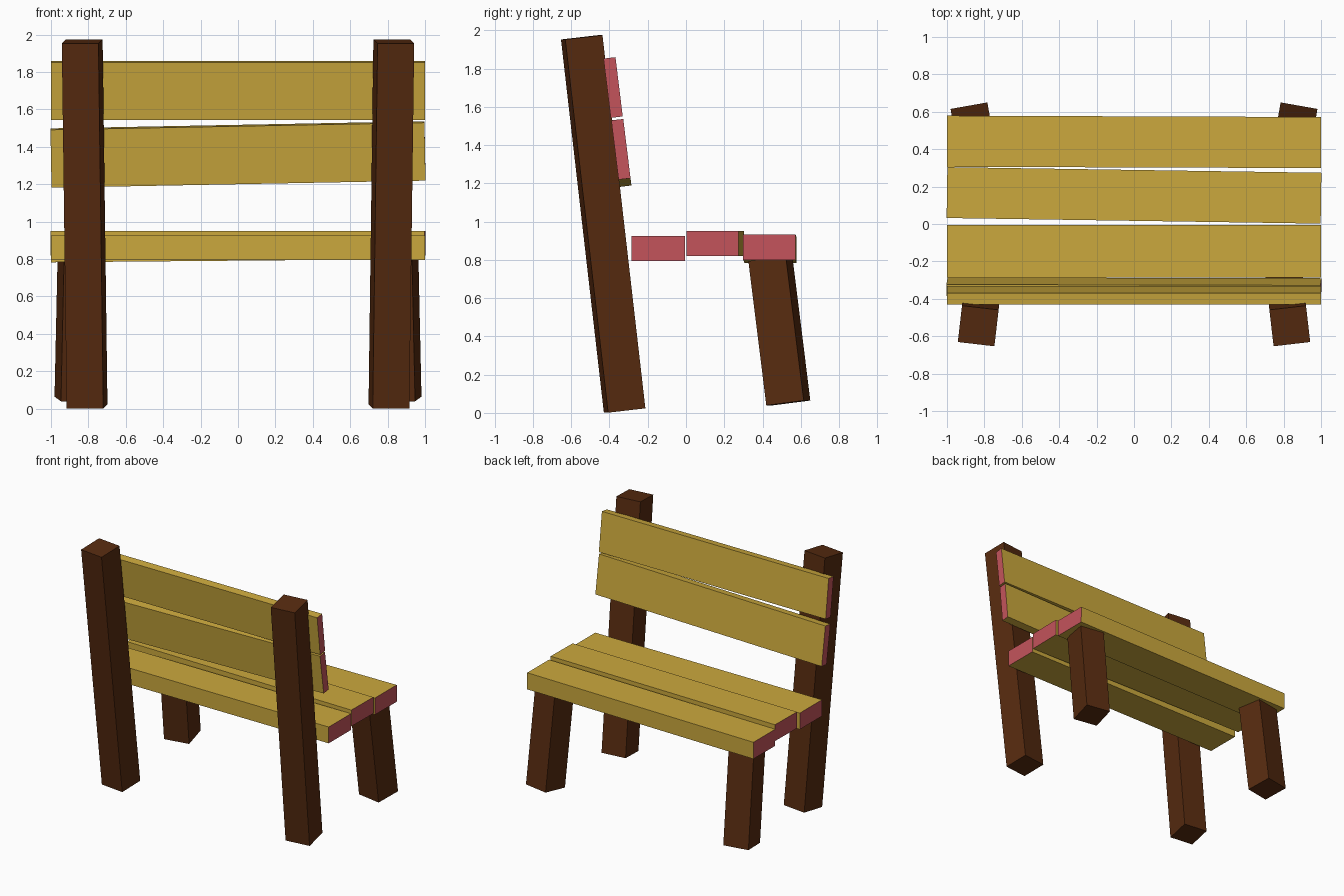
import bpy, bmesh
from math import radians
from mathutils import Matrix, Vector

if "Cube" in bpy.data.objects:
    bpy.data.objects.remove(bpy.data.objects["Cube"])


def material(name, rgb):
    m = bpy.data.materials.new(name)
    m.diffuse_color = (*rgb, 1)
    m.use_nodes = True
    m.node_tree.nodes["Principled BSDF"].inputs["Base Color"].default_value = m.diffuse_color
    return m


yellow = material("yellow wood", (0.60, 0.395, 0.047))
pink = material("pink end grain", (0.55, 0.088, 0.105))
brown = material("dark brown wood", (0.095, 0.024, 0.005))


def box(name, size, centre, rot, mats):
    """Box with rotation in degrees (x, y, z); end faces along x take the second material."""
    rx, ry, rz = (radians(a) for a in rot)
    turn = Matrix.Rotation(rz, 4, 'Z') @ Matrix.Rotation(rx, 4, 'X') @ Matrix.Rotation(ry, 4, 'Y')
    bm = bmesh.new()
    bmesh.ops.create_cube(bm, size=1)
    bm.normal_update()
    for f in bm.faces:
        if len(mats) > 1 and abs(f.normal.x) > 0.9:
            f.material_index = 1
    bmesh.ops.transform(bm, matrix=Matrix.Diagonal((*size, 1)), verts=bm.verts)
    me = bpy.data.meshes.new(name)
    bm.to_mesh(me)
    bm.free()
    for m in mats:
        me.materials.append(m)
    ob = bpy.data.objects.new(name, me)
    ob.matrix_world = Matrix.Translation(Vector(centre)) @ turn
    bpy.context.collection.objects.link(ob)
    return ob


# planks: name, size, centre, rotation
planks = [
    ("seat_plank_rear", (2, 0.28, 0.13), (0, -0.145, 0.86), (0, 0, 0)),
    ("seat_plank_middle", (2, 0.272, 0.13), (0, 0.153, 0.885), (0, 0, -0.86)),
    ("seat_plank_front", (2, 0.273, 0.133), (0, 0.439, 0.858), (0, -0.5, -0.2)),
    ("back_plank_upper", (2, 0.063, 0.312), (0, -0.381, 1.701), (7, 0, 0)),
    ("back_plank_lower", (2, 0.063, 0.312), (0, -0.338, 1.359), (7, -1.1, 0)),
]
for name, size, centre, rot in planks:
    box(name, size, centre, rot, [yellow, pink])

# leaning posts and front legs, mirrored left and right
for side, s in (("left", -1), ("right", 1)):
    box("back_post_" + side, (0.197, 0.197, 1.964),
        (s * 0.82, -0.433, 0.988), (6.6, 0, s * 6.6), [brown])
    box("front_leg_" + side, (0.2, 0.2, 0.76),
        (s * 0.857, 0.488, 0.429), (7.2, 0, -s * 10), [brown])
